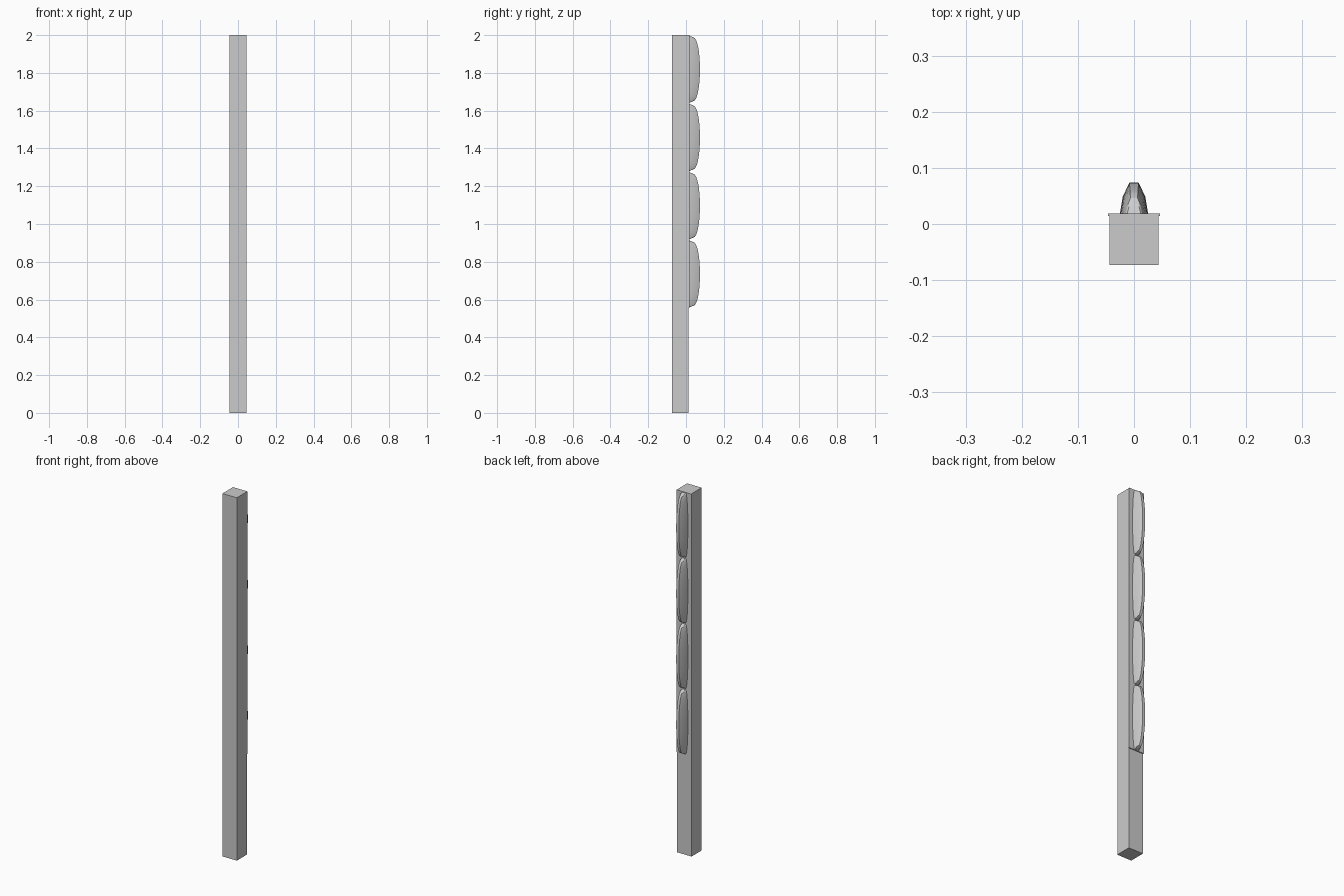
import bpy
import bmesh
from math import sin, cos, pi, radians

cube = bpy.data.objects.get("Cube")
if cube:
    bpy.data.objects.remove(cube, do_unlink=True)

grey = bpy.data.materials.new("light_grey")
grey.use_nodes = True
grey.diffuse_color = (0.6, 0.6, 0.6, 1)
grey.node_tree.nodes["Principled BSDF"].inputs["Base Color"].default_value = (0.6, 0.6, 0.6, 1)


def finish(bm, name):
    bmesh.ops.recalc_face_normals(bm, faces=bm.faces)
    mesh = bpy.data.meshes.new(name)
    bm.to_mesh(mesh)
    bm.free()
    mesh.materials.append(grey)
    obj = bpy.data.objects.new(name, mesh)
    bpy.context.collection.objects.link(obj)
    return obj


def box(name, low, high):
    bm = bmesh.new()
    bmesh.ops.create_cube(bm, size=1)
    for v in bm.verts:
        v.co = [(a + b) / 2 + c * (b - a) for a, b, c in zip(low, high, v.co)]
    return finish(bm, name)


# Square post and the thin strip that carries the ridges
PLATE_Y = 0.019
BOTTOM = 0.555
box("post", (-0.044, -0.073, 0), (0.044, 0.014, 2))
box("back_strip", (-0.046, 0.014, BOTTOM), (0.046, PLATE_Y, 2))


def ridge(name, z_mid, half, steps=16):
    """Faceted section swept along z, bulging in the middle."""
    bm = bmesh.new()
    rings = []
    for i in range(steps + 1):
        a = pi * i / steps
        t, s = -cos(a), sin(a)
        top = 0.04 + 0.034 * s
        mid = PLATE_Y + 0.55 * (top - PLATE_Y)
        side = [(0.012 + 0.013 * s, PLATE_Y, 1.0),
                (0.009 + 0.011 * s, mid, 0.975),
                (0.006 + 0.002 * s, top, 0.95)]
        section = side + [(-x, y, k) for x, y, k in reversed(side)]
        rings.append([bm.verts.new((x, y, z_mid + half * t * k)) for x, y, k in section])
    for lower, upper in zip(rings, rings[1:]):
        for j in range(len(lower)):
            k = (j + 1) % len(lower)
            bm.faces.new((lower[j], lower[k], upper[k], upper[j]))
    bm.faces.new(rings[0])
    bm.faces.new(rings[-1])
    obj = finish(bm, name)
    bpy.ops.object.select_all(action="DESELECT")
    obj.select_set(True)
    bpy.context.view_layer.objects.active = obj
    bpy.ops.object.shade_smooth_by_angle(angle=radians(20))


# Four equal ridges, stacked up the back
COUNT = 4
pitch = (2 - BOTTOM) / COUNT
for n in range(COUNT):
    ridge(f"ridge_{n + 1}", BOTTOM + pitch * (n + 0.5), pitch / 2 - 0.004)
